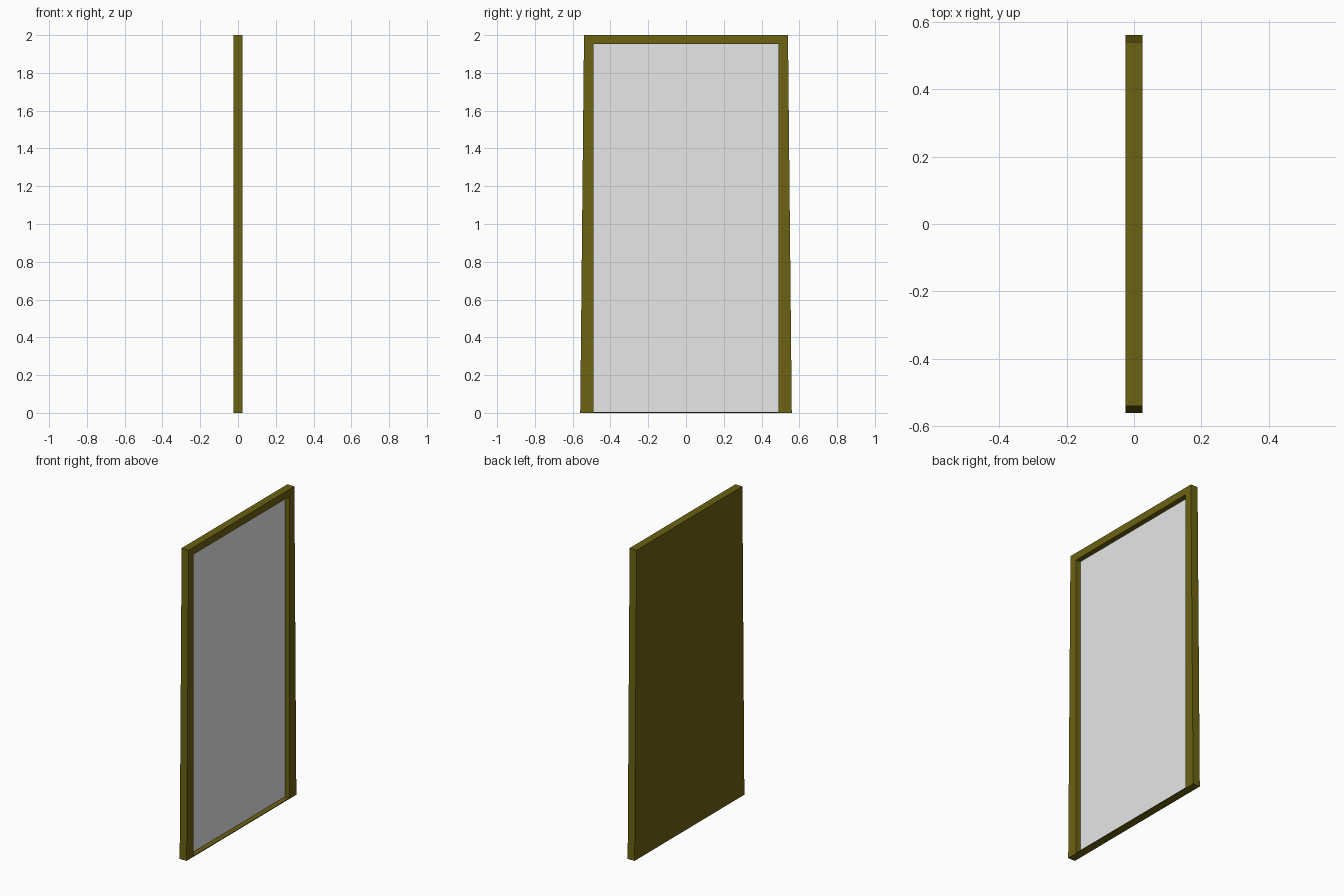
import bpy
import bmesh

cube = bpy.data.objects.get("Cube")
if cube:
    bpy.data.objects.remove(cube, do_unlink=True)


def make_material(name, color):
    mat = bpy.data.materials.new(name)
    mat.use_nodes = True
    mat.diffuse_color = color
    mat.node_tree.nodes["Principled BSDF"].inputs["Base Color"].default_value = color
    return mat


def ring(bm, x, low_half, high_half, low, high):
    """Four-cornered loop in the plane at x, symmetric in y."""
    corners = [(-low_half, low), (low_half, low), (high_half, high), (-high_half, high)]
    return [bm.verts.new((x, y, z)) for y, z in corners]


olive = make_material("olive frame", (0.147, 0.122, 0.006, 1))
silver = make_material("pale grey glass", (0.8, 0.8, 0.8, 1))

HALF = 0.025      # half the frame depth
RECESS = -0.008   # plane of the glass

bm = bmesh.new()
# Tapered outer body, then the front rim, then the recess down to the glass
rings = [
    ring(bm, -HALF, 0.56, 0.54, 0, 2),
    ring(bm, HALF, 0.56, 0.54, 0, 2),
    ring(bm, HALF, 0.49, 0.49, 0.005, 1.953),
    ring(bm, RECESS, 0.49, 0.49, 0.005, 1.953),
]
for a, b in zip(rings, rings[1:]):
    for i in range(4):
        j = (i + 1) % 4
        bm.faces.new((a[i], a[j], b[j], b[i]))

# Solid back and recessed glass
bm.faces.new(rings[0][::-1])
glass = bm.faces.new(rings[-1])
glass.material_index = 1
bmesh.ops.recalc_face_normals(bm, faces=bm.faces)

mesh = bpy.data.meshes.new("framed_mirror")
bm.to_mesh(mesh)
bm.free()
mesh.materials.append(olive)
mesh.materials.append(silver)
bpy.context.collection.objects.link(bpy.data.objects.new("framed_mirror", mesh))
